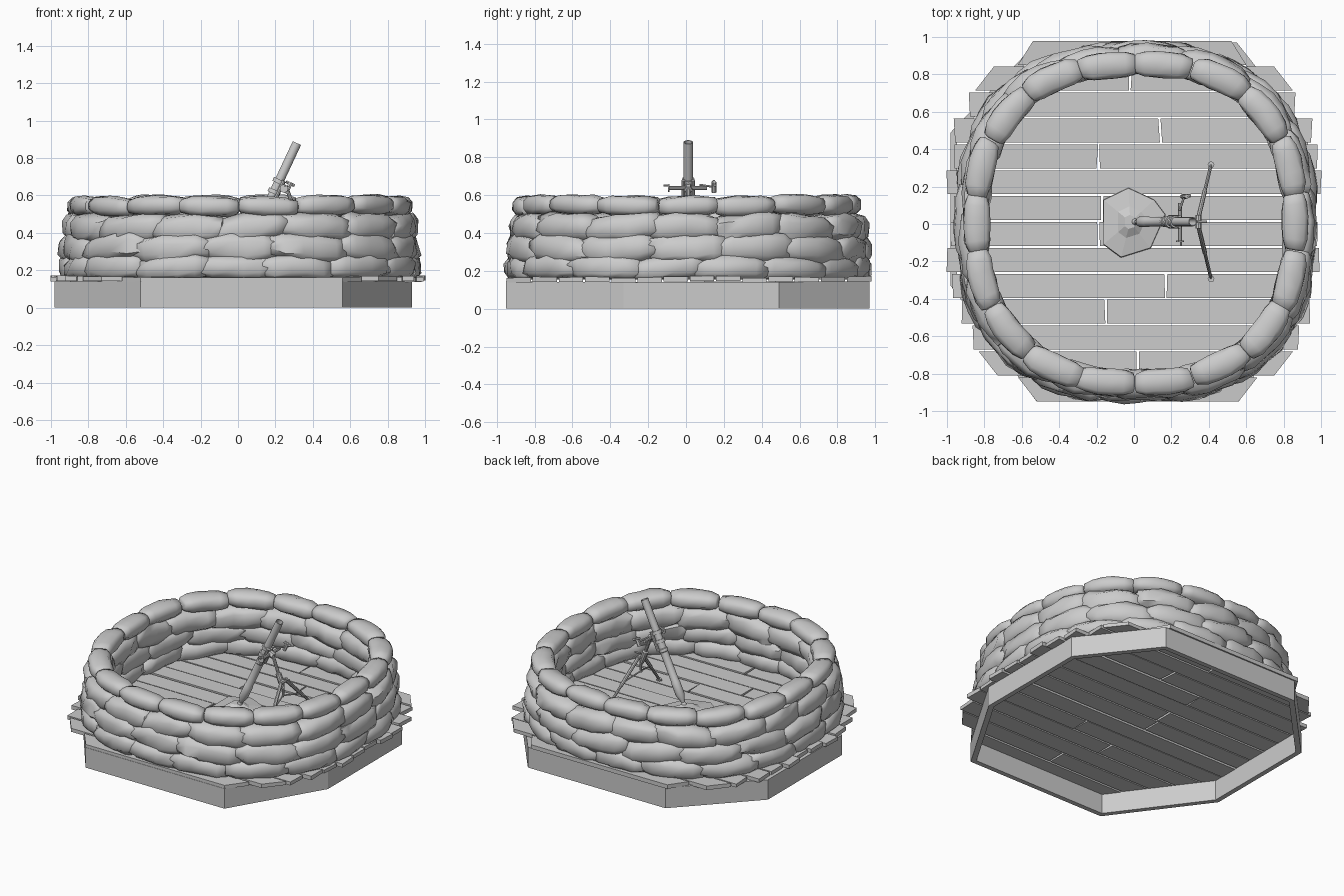
import bpy, bmesh, math, random
from mathutils import Vector

if "Cube" in bpy.data.objects:
    bpy.data.objects.remove(bpy.data.objects["Cube"])

random.seed(7)
rnd = random.uniform


def finish(name, bm, smooth=None):
    bmesh.ops.recalc_face_normals(bm, faces=bm.faces[:])
    me = bpy.data.meshes.new(name)
    bm.to_mesh(me)
    bm.free()
    if smooth:
        for p in me.polygons:
            p.use_smooth = True
        me.set_sharp_from_angle(angle=math.radians(smooth))
    ob = bpy.data.objects.new(name, me)
    bpy.context.collection.objects.link(ob)
    return ob


def prism(bm, poly, z0, z1):
    """Extrude a flat outline from z0 to z1."""
    lo = [bm.verts.new((x, y, z0)) for x, y in poly]
    hi = [bm.verts.new((x, y, z1 + rnd(-.003, .003))) for x, y in poly]
    bm.faces.new(lo[::-1])
    bm.faces.new(hi)
    for i in range(len(poly)):
        j = (i + 1) % len(poly)
        bm.faces.new((lo[i], lo[j], hi[j], hi[i]))


def bridge(bm, rings):
    for a, b in zip(rings, rings[1:]):
        for i in range(len(a)):
            j = (i + 1) % len(a)
            bm.faces.new((a[i], a[j], b[j], b[i]))
    bm.faces.new(rings[0][::-1])
    bm.faces.new(rings[-1])


def lathe(name, p, q, profile, n=10):
    """Revolve (fraction along p-q, radius) pairs about the line p-q."""
    p, q = Vector(p), Vector(q)
    rot = (q - p).to_track_quat('Z', 'Y')
    bm = bmesh.new()
    rings = []
    for t, r in profile:
        c = p.lerp(q, t)
        rings.append([bm.verts.new(c + rot @ Vector((r * math.cos(k * math.tau / n),
                      r * math.sin(k * math.tau / n), 0))) for k in range(n)])
    bridge(bm, rings)
    return finish(name, bm, 35)


def rod(name, p, q, r, n=8):
    return lathe(name, p, q, [(0, r), (1, r)], n)


# Octagonal skirt of upright boards
octo = [(-.52, -.95), (.56, -.95), (.93, -.33), (.93, .49),
        (.55, .97), (-.52, .97), (-.98, .49), (-.98, -.33)]
bm = bmesh.new()
mid = Vector((-.02, .01))
for i in range(8):
    a, b = Vector(octo[i]), Vector(octo[(i + 1) % 8])
    prism(bm, [a, b, mid + (b - mid) * .965, mid + (a - mid) * .965], 0, .142)
finish("base_skirt", bm)

# Deck planks: left end, right end, joint position, from front row to back row
rows = [(-.57, .61, None), (-.78, .80, .02), (-.86, .88, None), (-.92, .94, -.15),
        (-.97, .95, .17), (-1.0, .99, None), (-.98, .98, -.19), (-.96, .97, -.17),
        (-1.0, 1.0, None), (-.96, .98, -.19), (-.96, .95, .14), (-.88, .86, None),
        (-.80, .80, -.02), (-.58, .56, None)]
bm = bmesh.new()
for i, (x0, x1, cut) in enumerate(rows):
    y0 = -.948 + i * .1384
    y1 = y0 + .128
    # end rows are mitred to follow the octagon
    k = {0: -.05, 1: -.05, 12: .05, 13: .04}.get(i, rnd(-.004, .004))
    spans = [(x0, x1)] if cut is None else [(x0, cut - .006), (cut + .006, x1)]
    for a, b in spans:
        ka = k if a == x0 else rnd(-.006, .006)
        kb = k if b == x1 else rnd(-.006, .006)
        dz = rnd(-.004, .004)
        prism(bm, [(a - ka, y0), (b + kb, y0), (b - kb, y1), (a + ka, y1)],
              .142 + dz, .168 + dz)
finish("deck_planks", bm)


# Sandbag wall on a rounded-square ring
def ring_point(ang, R, off):
    c, s = math.cos(ang), math.sin(ang)
    n = 2.4
    r = (R + off) / (abs(c) ** n + abs(s) ** n) ** (1 / n)
    return .012 + r * c, .008 + r * s


def sandbag(bm, a0, a1, R, z, hw, hh, tilt, rough):
    sides = 10
    rings = []
    for u, s in [(-1, .45), (-.94, .76), (-.62, .97), (-.2, 1.03),
                 (.2, 1.03), (.62, .97), (.94, .76), (1, .45)]:
        ang = (a0 + a1) / 2 + u * (a1 - a0) / 2
        ring = []
        for k in range(sides):
            t = (k + .5) * math.tau / sides
            c, d = math.cos(t), math.sin(t)
            w = math.copysign(abs(c) ** .75, c) * hw * s + rnd(-rough, rough)
            h = math.copysign(abs(d) ** .75, d) * hh * s + rnd(-rough, rough)
            x, y = ring_point(ang, R, w)
            ring.append(bm.verts.new((x, y, max(.155, z + h + tilt * u))))
        rings.append(ring)
    bridge(bm, rings)


# row: name, bag count, ring radius, height, half width, half height, overlap, tilt, roughness
courses = [("sandbags_bottom", 17, .882, .215, .088, .072, 1.16, .018, .010),
           ("sandbags_lower", 16, .878, .315, .084, .078, 1.18, .028, .012),
           ("sandbags_upper", 17, .868, .425, .080, .078, 1.16, .024, .011),
           ("sandbags_top", 18, .852, .545, .071, .053, 1.02, .006, .004)]
for name, count, R, z, hw, hh, lap, tilt, rough in courses:
    bm = bmesh.new()
    start = math.pi / 2 + (0 if name == "sandbags_top" else rnd(0, .4))
    step = math.tau / count
    for i in range(count):
        a = start + i * step + rnd(-.015, .015)
        sandbag(bm, a - step * lap / 2 + step / 2, a + step * lap / 2 + step / 2,
                R + rnd(-.007, .007), z + rnd(-.006, .006), hw, hh,
                rnd(-tilt, tilt), rough)
    finish(name, bm, 60)

# Mortar base plate: faceted, dished up to a socket
Y = .012
bm = bmesh.new()
outline = [(-.03, .195), (-.165, .13), (-.165, -.11), (-.07, -.18), (.09, -.13), (.17, .05), (.11, .13)]
rings = [[bm.verts.new((x * f - .02 * (1 - f), y * f + Y * (1 - f), z)) for x, y in outline]
         for f, z in [(1, .165), (.98, .185), (.45, .20), (.2, .225)]]
bridge(bm, rings)
finish("base_plate", bm)

# Barrel with ball, breech cap and hollow muzzle
foot, muzzle = Vector((-.005, Y, .195)), Vector((.315, Y, .88))
lathe("mortar_barrel", foot, muzzle,
      [(0, .010), (.015, .018), (.04, .018), (.06, .012), (.08, .016), (.13, .029), (.25, .029),
       (.26, .026), (.52, .026), (.525, .029), (.55, .029), (.555, .025), (1, .025),
       (1, .020), (.8, .020)], 14)


def on_barrel(t, out=0.0, side=0.0):
    """Point along the barrel, pushed forward and sideways."""
    d = (muzzle - foot).normalized()
    return foot.lerp(muzzle, t) + Vector((d.z, 0, -d.x)) * out + Vector((0, side, 0))


# Collars and yoke holding the barrel
for i, t in enumerate((.62, .70)):
    lathe(f"collar_{i}", on_barrel(t - .015), on_barrel(t + .015), [(0, .034), (1, .034)], 12)
for s in (-1, 1):
    rod(f"recoil_buffer_{s}", on_barrel(.54, .022, s * .026), on_barrel(.72, .022, s * .026), .010)
rod("traverse_screw", on_barrel(.67, .04, -.10), on_barrel(.67, .04, .10), .010)
rod("yoke_block", on_barrel(.67, .02), on_barrel(.67, .065), .022, 6)

# Traverse crank on one side, sight on the other
rod("crank_wheel", on_barrel(.67, .04, -.10), on_barrel(.67, .04, -.108), .022, 10)
rod("crank_handle", on_barrel(.69, .04, -.105), on_barrel(.69, .04, -.13), .005, 6)
rod("sight_arm", on_barrel(.69, .03, .06), on_barrel(.69, .06, .14), .006, 6)
rod("sight_body", on_barrel(.65, .06, .135), on_barrel(.73, .06, .135), .013, 6)
rod("sight_eyepiece", on_barrel(.72, .035, .135), on_barrel(.72, .085, .14), .009, 6)

# Elevating column and bipod
apex = Vector((.345, Y, .47))
lathe("elevating_column", apex - Vector((.004, 0, .05)), on_barrel(.67, .06),
      [(0, .012), (.2, .020), (.45, .020), (.47, .011), (1, .011)], 10)
rod("elevating_crank", apex + Vector((.0, 0, .02)), apex + Vector((.045, 0, .02)), .006, 6)
rod("bipod_pivot", apex + Vector((0, -.035, 0)), apex + Vector((0, .035, 0)), .015)
for s in (-1, 1):
    hip = apex + Vector((0, s * .025, 0))
    toe = Vector((.412, Y + s * .305, .172))
    lathe(f"bipod_leg_{s}", hip, toe,
          [(0, .012), (.5, .012), (.52, .009), (.93, .009), (1, .004)], 8)
    rod(f"leg_foot_{s}", toe + Vector((0, 0, -.004)), toe + Vector((0, 0, .006)), .018)
    rod(f"leg_brace_{s}", hip.lerp(toe, .45), apex - Vector((.004, 0, .10)), .005, 6)
rod("brace_post", apex, apex - Vector((.004, 0, .11)), .008)
